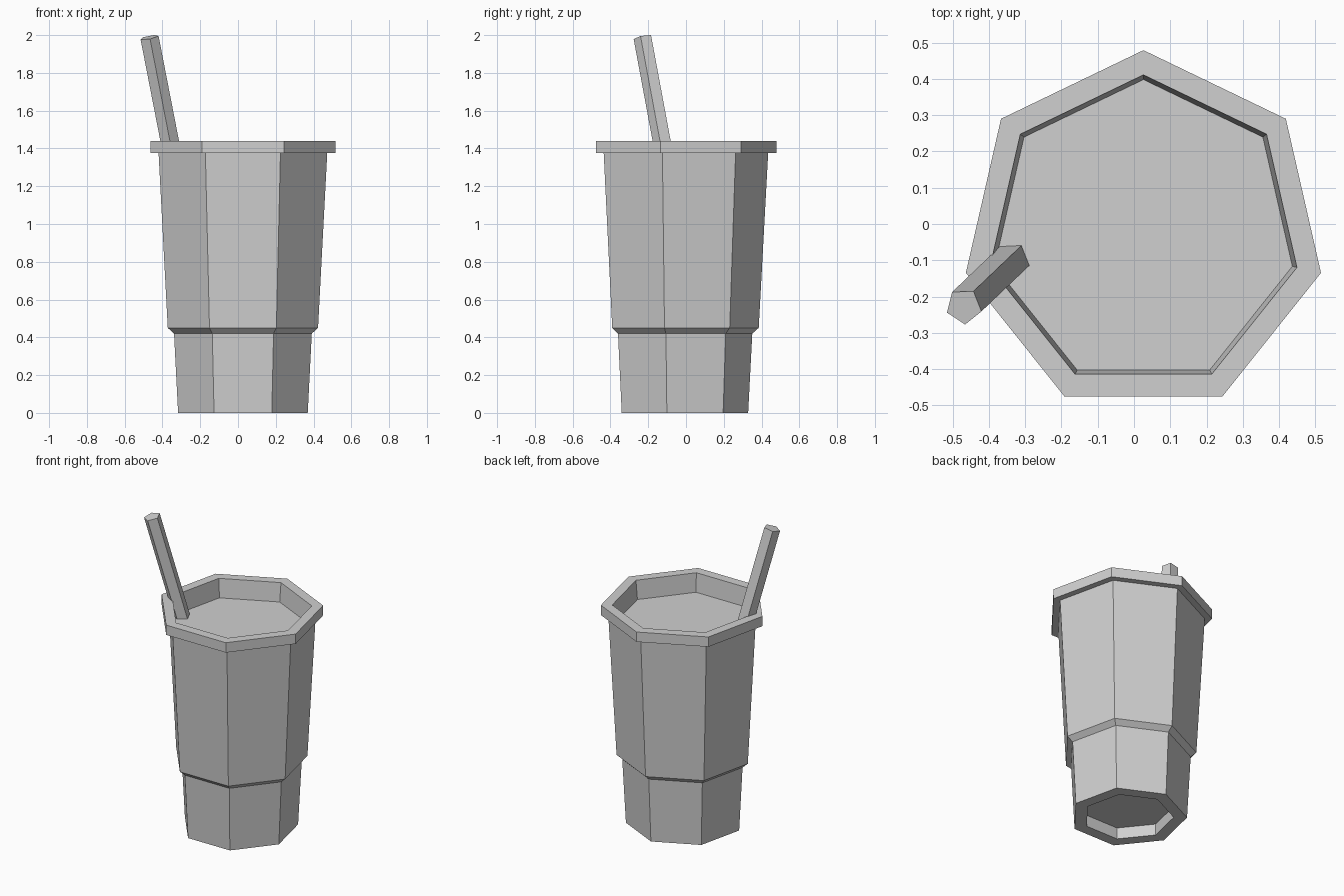
import bpy
import bmesh
import math
from mathutils import Vector, Matrix

cube = bpy.data.objects.get("Cube")
if cube:
    bpy.data.objects.remove(cube, do_unlink=True)

# Single plain material
grey = bpy.data.materials.new("light grey")
grey.use_nodes = True
colour = (0.63, 0.63, 0.63, 1)
grey.diffuse_color = colour
grey.node_tree.nodes["Principled BSDF"].inputs["Base Color"].default_value = colour


def lathe(name, profile, sides, start, matrix, cap_first=True, cap_last=True):
    """Flat-faced turned shape from (radius, height) pairs, ends closed on request."""
    bm = bmesh.new()
    rings = []
    for radius, height in profile:
        ring = []
        for i in range(sides):
            a = start + 2 * math.pi * i / sides
            ring.append(bm.verts.new((radius * math.cos(a), radius * math.sin(a), height)))
        rings.append(ring)
    for low, high in zip(rings, rings[1:]):
        for i in range(sides):
            j = (i + 1) % sides
            bm.faces.new((low[i], low[j], high[j], high[i]))
    if cap_first:
        bm.faces.new(rings[0][::-1])
    if cap_last:
        bm.faces.new(rings[-1])
    mesh = bpy.data.meshes.new(name)
    bm.to_mesh(mesh)
    bm.free()
    mesh.materials.append(grey)
    obj = bpy.data.objects.new(name, mesh)
    obj.matrix_world = matrix
    bpy.context.collection.objects.link(obj)
    return obj


cup_place = Matrix.Translation((0.026, -0.023, 0))
point_back = math.pi / 2

# Cup: recessed base, narrow foot, step, flared wall
cup_profile = [(0.272, 0.075), (0.272, 0), (0.352, 0), (0.374, 0.42),
               (0.408, 0.45), (0.458, 1.375)]
lathe("cup", cup_profile, 7, point_back, cup_place, cap_last=False)

# Lid: overhanging rim around a sunken top
lid_profile = [(0.458, 1.375), (0.502, 1.375), (0.502, 1.44),
               (0.434, 1.44), (0.421, 1.317)]
lathe("lid", lid_profile, 7, point_back, cup_place, cap_first=False)

# Straw: leaning five-sided rod standing on the sunken top
top = Vector((-0.469, -0.227, 1.988))
foot = Vector((-0.337, -0.101, 1.31))
axis = top - foot
lean = Vector((0, 0, 1)).rotation_difference(axis).to_matrix().to_4x4()
lathe("straw", [(0.051, 0), (0.051, axis.length)], 5, math.radians(-87),
      Matrix.Translation(foot) @ lean)
